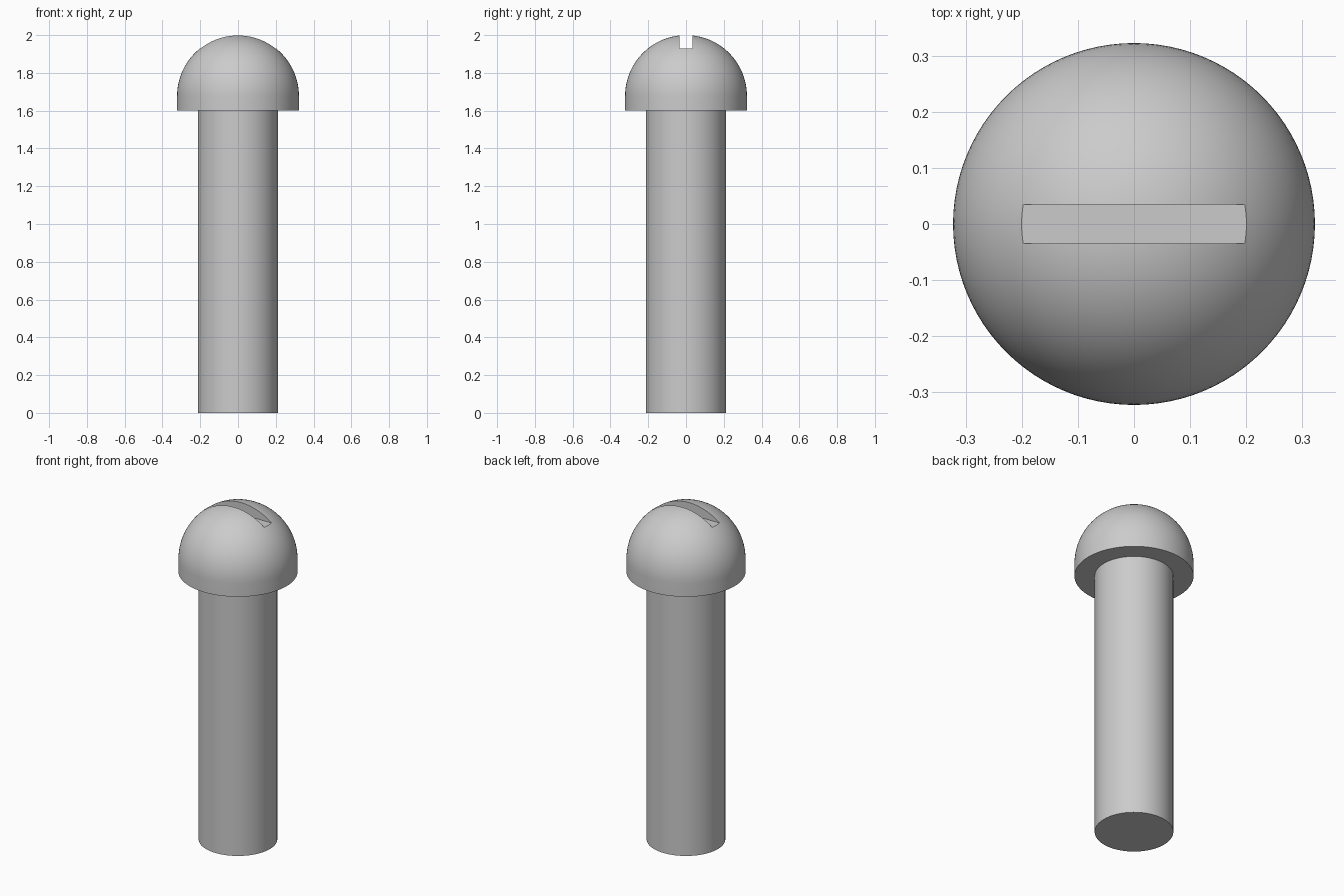
import bpy, bmesh, math

cube = bpy.data.objects.get("Cube")
if cube:
    bpy.data.objects.remove(cube, do_unlink=True)

SHANK_R, HEAD_R = 0.213, 0.3225
HEAD_Z, TOP = 1.6, 2.0
SLOT_HALF, SLOT_Z = 0.0345, 1.93
SEGMENTS = 96

steel = bpy.data.materials.new("grey steel")
steel.use_nodes = True
colour = (0.6, 0.6, 0.6, 1)
steel.diffuse_color = colour
steel.node_tree.nodes["Principled BSDF"].inputs["Base Color"].default_value = colour


def lathe(name, profile):
    """Spin an (r, z) profile around the z axis into a closed solid."""
    bm = bmesh.new()
    verts = [bm.verts.new((r, 0, z)) for r, z in profile]
    edges = [bm.edges.new(pair) for pair in zip(verts, verts[1:])]
    bmesh.ops.spin(bm, geom=verts + edges, cent=(0, 0, 0), axis=(0, 0, 1),
                   angle=math.tau, steps=SEGMENTS)
    bmesh.ops.remove_doubles(bm, verts=bm.verts, dist=1e-5)
    bmesh.ops.recalc_face_normals(bm, faces=bm.faces)
    mesh = bpy.data.meshes.new(name)
    bm.to_mesh(mesh)
    bm.free()
    mesh.materials.append(steel)
    obj = bpy.data.objects.new(name, mesh)
    bpy.context.collection.objects.link(obj)
    return obj


def select_only(obj):
    bpy.ops.object.select_all(action='DESELECT')
    obj.select_set(True)
    bpy.context.view_layer.objects.active = obj


# Shank and round head, joined as one solid of revolution
dome_steps = 24
dome = [(HEAD_R * math.cos(a), TOP - HEAD_R + HEAD_R * math.sin(a))
        for a in (i * math.pi / 2 / dome_steps for i in range(dome_steps))]
profile = [(0, 0), (SHANK_R, 0), (SHANK_R, HEAD_Z), (HEAD_R, HEAD_Z)]
screw = lathe("screw_body", profile + dome + [(0, TOP)])

# Straight driver slot cut across the head
bpy.ops.mesh.primitive_cube_add(size=1, location=(0, 0, SLOT_Z + 0.1))
cutter = bpy.context.object
cutter.name = "slot_cutter"
cutter.scale = (1, 2 * SLOT_HALF, 0.2)
cutter.data.materials.append(steel)
cutter.hide_render = True

select_only(screw)
cut = screw.modifiers.new("slot", 'BOOLEAN')
cut.operation = 'DIFFERENCE'
cut.solver = 'EXACT'
cut.object = cutter
bpy.ops.object.modifier_apply(modifier=cut.name)
bpy.data.objects.remove(cutter, do_unlink=True)

# Smooth round surfaces, crisp rims and slot edges
select_only(screw)
bpy.ops.object.shade_smooth_by_angle(angle=math.radians(30))
